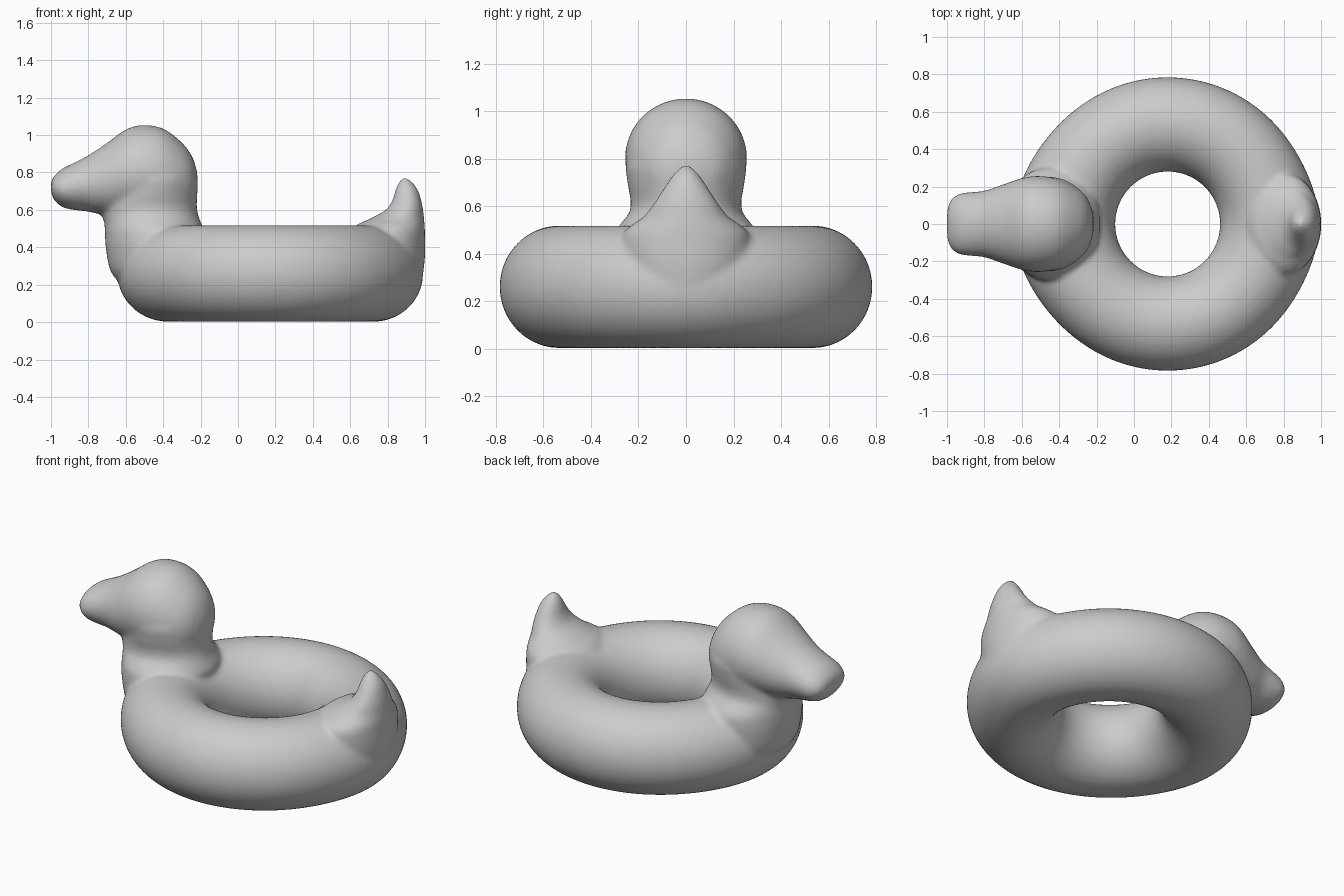
import bpy, bmesh
from math import sin, cos, pi, exp

if "Cube" in bpy.data.objects:
    bpy.data.objects.remove(bpy.data.objects["Cube"])

bm = bmesh.new()


def skin(rings, closed=False):
    """Bridge successive vertex rings; cap the ends unless closed."""
    vs = [[bm.verts.new(p) for p in r] for r in rings]
    n = len(vs[0])
    for i in range(len(vs) if closed else len(vs) - 1):
        a, b = vs[i], vs[(i + 1) % len(vs)]
        for j in range(n):
            k = (j + 1) % n
            bm.faces.new((a[j], a[k], b[k], b[j]))
    if not closed:
        bm.faces.new(vs[0][::-1])
        bm.faces.new(vs[-1])


def refine(rows, steps=6):
    """Catmull-Rom interpolation between profile rows."""
    out = []
    for i in range(len(rows) - 1):
        p = [rows[max(0, min(len(rows) - 1, i + d))] for d in (-1, 0, 1, 2)]
        for s in range(steps):
            t = s / steps
            out.append([0.5 * (2 * b + (c - a) * t + (2 * a - 5 * b + 4 * c - d) * t * t
                               + (3 * b - a - 3 * c + d) * t ** 3) for a, b, c, d in zip(*p)])
    return out + [rows[-1]]


def upright(rows):
    """Elliptical stack: z, x min, x max, half width in y."""
    skin([[((a + b) / 2 + (b - a) / 2 * cos(2 * pi * j / 40), w * sin(2 * pi * j / 40), z)
           for j in range(40)] for z, a, b, w in refine(rows)])


# Inflated ring, slightly bulged under the neck and the tail
rings = []
for i in range(96):
    a = 2 * pi * i / 96
    off = (a + pi) % (2 * pi) - pi
    outer = 0.785 + 0.025 * exp(-(off / 0.35) ** 2) + 0.04 * exp(-((pi - abs(off)) / 0.5) ** 2)
    mid, rad = (outer + 0.28) / 2, (outer - 0.28) / 2
    ring = []
    for j in range(40):
        t = 2 * pi * j / 40
        r = mid + rad * cos(t)
        ring.append((0.18 + r * cos(a), r * sin(a), 0.26 + 0.258 * sin(t)))
    rings.append(ring)
skin(rings, True)

# Head and beak: x, bottom z, top z, half width in y
head = [(-1.0, 0.70, 0.745, 0.06), (-0.985, 0.655, 0.78, 0.12), (-0.94, 0.615, 0.82, 0.16),
        (-0.88, 0.60, 0.85, 0.17), (-0.80, 0.59, 0.892, 0.178), (-0.70, 0.57, 0.958, 0.212),
        (-0.60, 0.56, 1.03, 0.245), (-0.51, 0.55, 1.053, 0.257), (-0.40, 0.55, 1.035, 0.24),
        (-0.30, 0.57, 0.96, 0.19), (-0.245, 0.62, 0.885, 0.13), (-0.217, 0.70, 0.80, 0.05)]
skin([[(x, w * cos(2 * pi * j / 40), (lo + hi) / 2 + (hi - lo) / 2 * sin(2 * pi * j / 40))
       for j in range(40)] for x, lo, hi, w in refine(head)])

# Neck flaring into the ring
upright([(0.16, -0.58, -0.25, 0.22), (0.26, -0.675, -0.22, 0.28), (0.38, -0.705, -0.2, 0.30),
         (0.48, -0.712, -0.18, 0.30), (0.53, -0.715, -0.197, 0.272), (0.57, -0.727, -0.212, 0.24),
         (0.62, -0.735, -0.22, 0.233), (0.70, -0.72, -0.216, 0.247), (0.78, -0.69, -0.218, 0.25),
         (0.86, -0.62, -0.25, 0.2)])

# Pointed tail
upright([(0.22, 0.65, 0.985, 0.2), (0.35, 0.62, 1.0, 0.26), (0.47, 0.60, 1.0, 0.27),
         (0.52, 0.635, 0.998, 0.23), (0.55, 0.70, 0.995, 0.185), (0.60, 0.79, 0.99, 0.143),
         (0.65, 0.825, 0.98, 0.11), (0.70, 0.84, 0.965, 0.078), (0.74, 0.855, 0.94, 0.048),
         (0.772, 0.88, 0.905, 0.015)])

bmesh.ops.recalc_face_normals(bm, faces=bm.faces)
me = bpy.data.meshes.new("duck_swim_ring")
bm.to_mesh(me)
bm.free()
duck = bpy.data.objects.new("duck_swim_ring", me)
bpy.context.collection.objects.link(duck)

# Fuse the parts into one smooth skin
remesh = duck.modifiers.new("fuse", 'REMESH')
remesh.mode = 'VOXEL'
remesh.voxel_size = 0.014
remesh.use_smooth_shade = True
soften = duck.modifiers.new("soften", 'SMOOTH')
soften.factor = 0.5
soften.iterations = 8
